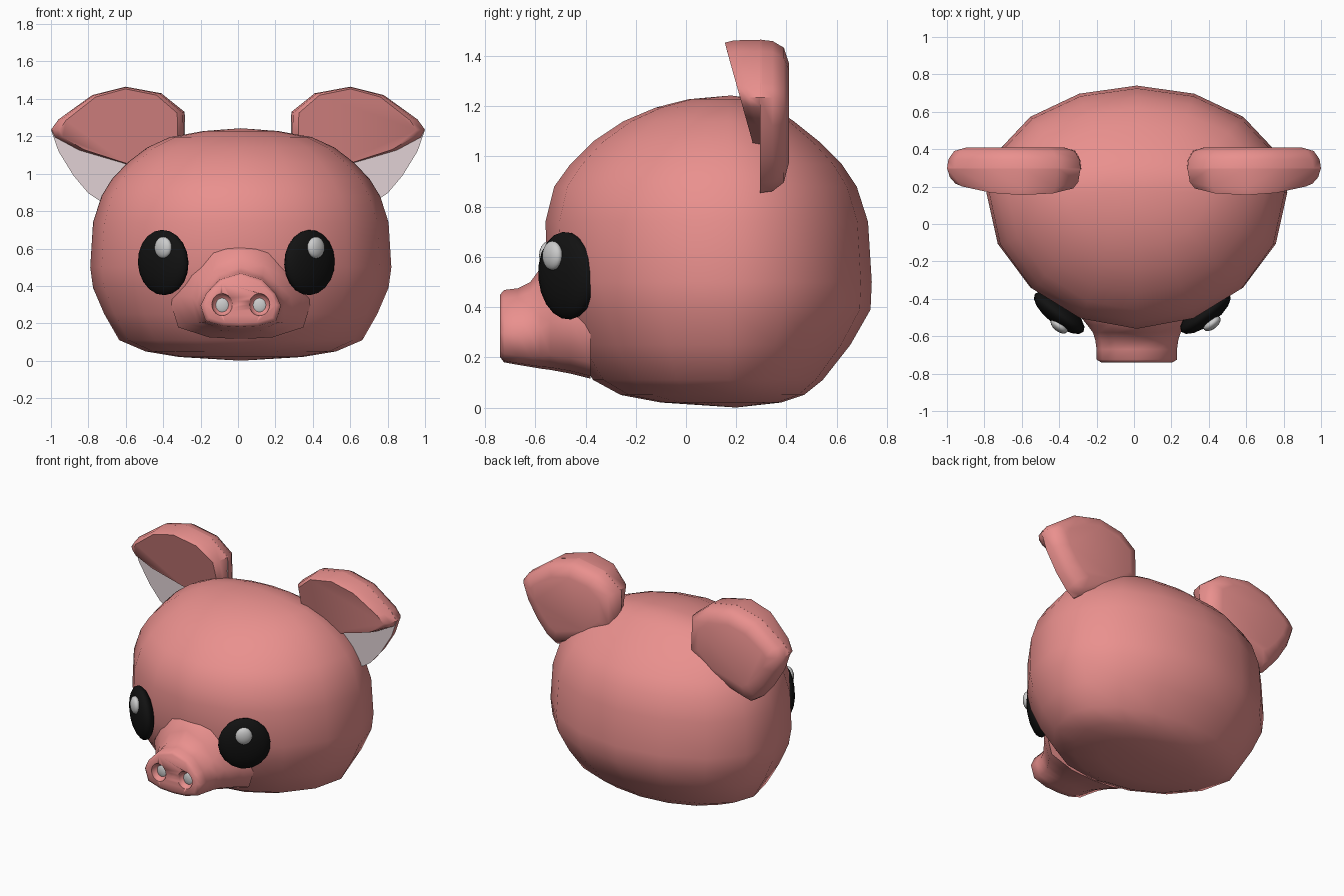
import bpy, bmesh, math

if "Cube" in bpy.data.objects:
    bpy.data.objects.remove(bpy.data.objects["Cube"])


def material(name, rgb):
    m = bpy.data.materials.new(name)
    m.diffuse_color = (*rgb, 1)
    m.use_nodes = True
    m.node_tree.nodes["Principled BSDF"].inputs["Base Color"].default_value = m.diffuse_color
    return m


PINK = material("pink", (0.82, 0.28, 0.27))
BLACK = material("black", (0.006, 0.006, 0.006))
PALE = material("pale_pink", (0.75, 0.64, 0.66))
WHITE = material("white", (0.8, 0.8, 0.8))
CX = 0.015  # the head sits slightly off centre


def finish(ob, mats, angle):
    for m in mats:
        ob.data.materials.append(m)
    bpy.ops.object.select_all(action='DESELECT')
    ob.select_set(True)
    bpy.context.view_layer.objects.active = ob
    bpy.ops.object.shade_smooth_by_angle(angle=math.radians(angle))
    return ob


def loft(name, rings, mats, angle=60, poles=None, first_cap=0):
    """Skin closed rings; ends are flat caps, or fans when poles are given."""
    bm = bmesh.new()
    vs = [[bm.verts.new(p) for p in r] for r in rings]
    n = len(rings[0])
    for a, b in zip(vs, vs[1:]):
        for i in range(n):
            j = (i + 1) % n
            bm.faces.new((a[i], a[j], b[j], b[i]))
    for k, ring in enumerate((vs[0], vs[-1])):
        if poles:
            tip = bm.verts.new(poles[k])
            for i in range(n):
                bm.faces.new((ring[i], ring[(i + 1) % n], tip))
        else:
            f = bm.faces.new(ring)
            if k == 0:
                f.material_index = first_cap
    bmesh.ops.recalc_face_normals(bm, faces=bm.faces)
    me = bpy.data.meshes.new(name)
    bm.to_mesh(me)
    bm.free()
    ob = bpy.data.objects.new(name, me)
    bpy.context.collection.objects.link(ob)
    return finish(ob, mats, angle)


def ellipsoid(name, loc, size, mat, rot=(0, 0, 0)):
    bpy.ops.mesh.primitive_uv_sphere_add(segments=16, ring_count=10, location=loc, rotation=rot)
    ob = bpy.context.object
    ob.name = name
    ob.scale = size
    return finish(ob, [mat], 80)


# Head: 16-sided rings (height, half width, front y, back y)
levels = [
    (0.02, 0.33, -0.10, 0.38), (0.05, 0.51, -0.26, 0.47), (0.11, 0.65, -0.37, 0.545),
    (0.25, 0.73, -0.46, 0.655), (0.39, 0.79, -0.52, 0.735), (0.50, 0.805, -0.55, 0.74),
    (0.74, 0.79, -0.56, 0.725), (0.88, 0.745, -0.525, 0.68), (0.97, 0.69, -0.46, 0.62),
    (1.06, 0.605, -0.37, 0.53), (1.14, 0.50, -0.25, 0.43), (1.195, 0.38, -0.12, 0.35),
    (1.228, 0.20, 0.01, 0.28)]
YC = 0.17


def head_ring(z, w, front, back):
    ring = []
    for i in range(16):
        a = math.tau * i / 16
        c = math.cos(a)
        depth = back - YC if c > 0 else YC - front
        ring.append((CX + w * math.sin(a), YC + depth * c, z))
    return ring


loft("head", [head_ring(*l) for l in levels], [PINK], 80,
     poles=[(CX, 0.2, 0.0), (CX, 0.18, 1.243)])

# Snout: one rounded-triangle section flared into the face (y, half width, top, bottom)
half = [(0, 1), (0.53, 0.88), (0.86, 0.62), (1, 0.4), (0.88, 0.12), (0.45, 0.02), (0, 0)]
section = half + [(-u, v) for u, v in half[-2:0:-1]]
stations = [
    (-0.74, 0.19, 0.45, 0.20), (-0.725, 0.215, 0.468, 0.18), (-0.67, 0.215, 0.475, 0.17),
    (-0.62, 0.222, 0.50, 0.162), (-0.58, 0.235, 0.555, 0.155), (-0.54, 0.265, 0.63, 0.15),
    (-0.46, 0.33, 0.66, 0.135), (-0.38, 0.38, 0.64, 0.115)]
snout = loft("snout", [[(CX + u * w, y, b + v * (t - b)) for u, v in section]
                       for y, w, t, b in stations], [PINK], 60)

# Nostrils: hollows with pale centres
for side, x in (("left", -0.085), ("right", 0.115)):
    cutter = ellipsoid("nostril_cutter_" + side, (x, -0.745, 0.30), (0.056, 0.05, 0.06), PINK)
    cutter.hide_render = True
    cutter.hide_viewport = False
    cutter.display_type = 'WIRE'
    cut = snout.modifiers.new("nostril", 'BOOLEAN')
    cut.operation = 'DIFFERENCE'
    cut.object = cutter
    ellipsoid("nostril_" + side, (x, -0.697, 0.295), (0.042, 0.018, 0.045), WHITE)

# Eyes with highlights
for side, s, x, tilt, hx, hy in (("left", -1, -0.40, 0.0, -0.40, -0.545),
                                 ("right", 1, 0.382, -0.08, 0.417, -0.532)):
    turn = s * math.radians(38)
    ellipsoid("eye_" + side, (x, -0.475, 0.525), (0.165, 0.065, 0.175), BLACK,
              (math.radians(3), -tilt * -1, turn))
    ellipsoid("eye_highlight_" + side, (hx, hy, 0.605), (0.054, 0.03, 0.058), WHITE, (0, 0, turn))

# Ears: domed back plate with a pale inner face, and a thick folded-over flap
upper = [(0.28, 1.10), (0.285, 1.33), (0.41, 1.43), (0.60, 1.465), (0.78, 1.42),
         (0.96, 1.29), (1.0, 1.235)]
plate = upper + [(0.96, 1.12), (0.88, 0.99), (0.80, 0.895), (0.74, 0.855), (0.45, 0.95)]
flap = upper + [(0.98, 1.195), (0.85, 1.125), (0.60, 1.05), (0.42, 1.0)]


def ear_ring(outline, s, y, sx=1.0, sz=1.0):
    """Outline scaled about the ear's middle; y is a value or a function of height."""
    pts = []
    for x, z in outline:
        px, pz = 0.62 + (x - 0.62) * sx, 1.2 + (z - 1.2) * sz
        pts.append((s * px, y(pz) if callable(y) else y, pz))
    return pts


def slope(z):
    return 0.155 + max(0, 1.45 - z) * 0.28


for side, s in (("left", -1), ("right", 1)):
    loft("ear_" + side, [ear_ring(plate, s, 0.295), ear_ring(plate, s, 0.345, 0.98, 0.98),
                         ear_ring(plate, s, 0.39, 0.9, 0.88), ear_ring(plate, s, 0.41, 0.72, 0.65)],
         [PINK, PALE], 50, first_cap=1)
    loft("ear_flap_" + side, [ear_ring(flap, s, slope, 0.88, 0.955),
                              ear_ring(flap, s, lambda z: slope(z) + 0.035, 0.96, 0.99),
                              ear_ring(flap, s, 0.30)], [PINK], 50)
